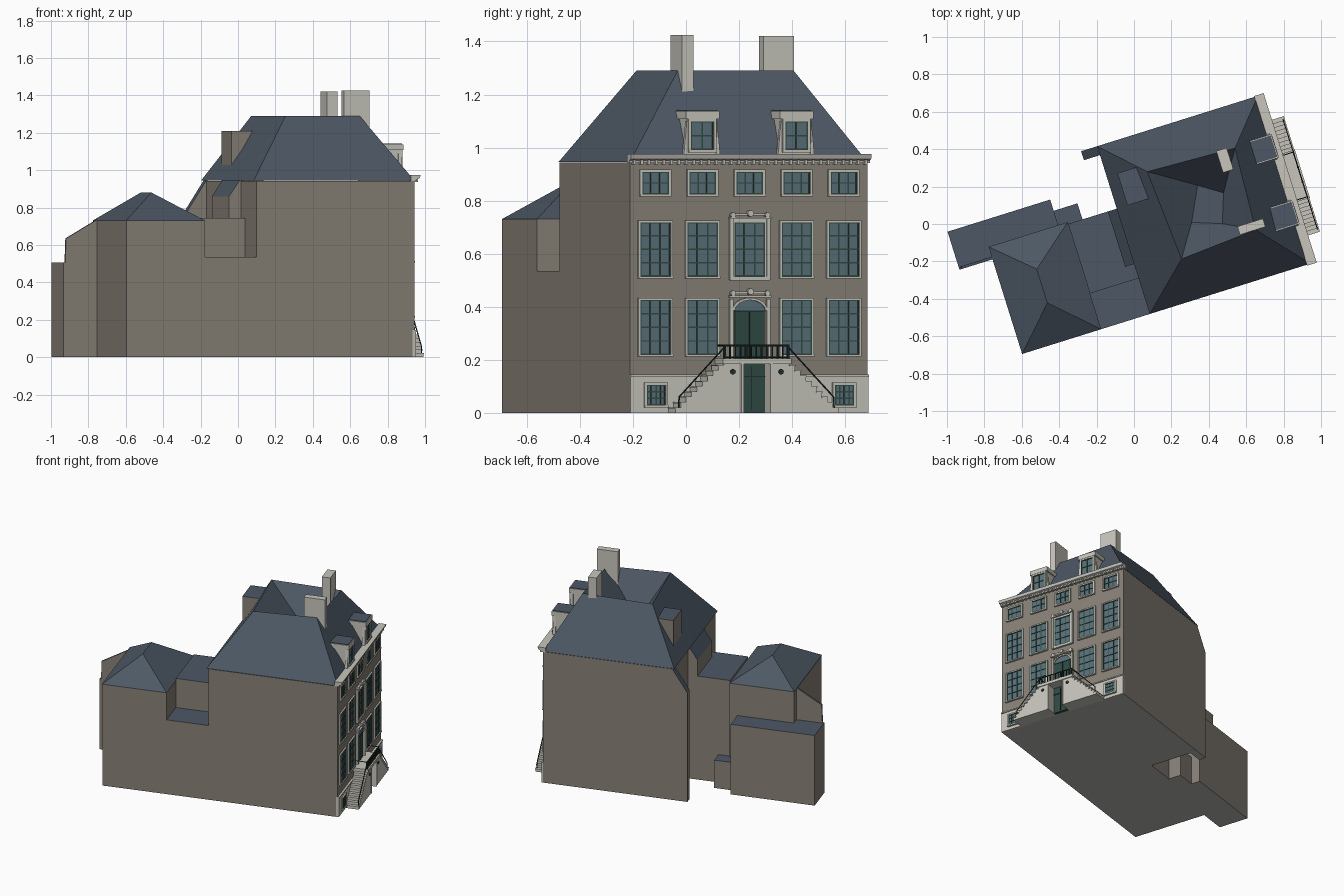
import bpy, bmesh
from math import radians, pi, cos, sin
from mathutils import Matrix, Vector

if "Cube" in bpy.data.objects:
    bpy.data.objects.remove(bpy.data.objects["Cube"])

# Local frame: x = outward from street facade, y = along facade, origin at facade corner
FRAME = Matrix.Translation((0.943, -0.212, 0)) @ Matrix.Rotation(radians(17.4), 4, 'Z')
DEPTH_MID = 0.4715      # facade centre line
BAY = 0.186             # window spacing


def material(name, rgb):
    m = bpy.data.materials.new(name)
    m.diffuse_color = (*rgb, 1)
    m.use_nodes = True
    m.node_tree.nodes["Principled BSDF"].inputs["Base Color"].default_value = m.diffuse_color
    return m


BRICK = material("brick", (0.245, 0.22, 0.185))
SLATE = material("slate", (0.075, 0.098, 0.13))
BASE = material("underside", (0.45, 0.47, 0.42))
STONE = material("stone", (0.57, 0.56, 0.50))
GLASS = material("glass", (0.10, 0.165, 0.19))
GREEN = material("green_paint", (0.03, 0.07, 0.058))
IRON = material("dark_iron", (0.015, 0.03, 0.028))

parts = {}


def part(name, *mats):
    if name not in parts:
        parts[name] = (bmesh.new(), mats)
    return parts[name][0]


def loft(name, mats, rings):
    """Skin between equal-length rings and cap both ends."""
    bm = part(name, *mats)
    vs = [[bm.verts.new(p) for p in r] for r in rings]
    n = len(rings[0])
    bm.faces.new(vs[0][::-1])
    bm.faces.new(vs[-1])
    for a, b in zip(vs, vs[1:]):
        for i in range(n):
            j = (i + 1) % n
            bm.faces.new((a[i], a[j], b[j], b[i]))


def box(name, mats, u0, u1, v0, v1, z0, z1):
    ring = [(u0, v0), (u1, v0), (u1, v1), (u0, v1)]
    loft(name, mats, [[(u, v, z) for u, v in ring] for z in (z0, z1)])


def profile(name, mats, pts, v0, v1):
    """Extrude a (u, z) outline along the facade direction."""
    loft(name, mats, [[(u, v, z) for u, z in pts] for v in (v0, v1)])


def cyl(name, mats, centre, r, h, axis='Z', seg=8):
    rot = Matrix.Rotation(pi / 2, 4, 'Y') if axis == 'X' else Matrix()
    bmesh.ops.create_cone(part(name, *mats), cap_ends=True, segments=seg, radius1=r,
                          radius2=r, depth=h, matrix=Matrix.Translation(centre) @ rot)


def rod(name, path, r):
    for a, b in zip(path, path[1:]):
        a, b = Vector(a), Vector(b)
        m = Matrix.Translation((a + b) / 2) @ (b - a).to_track_quat('Z', 'Y').to_matrix().to_4x4()
        bmesh.ops.create_cone(part(name, IRON), cap_ends=True, segments=6, radius1=r,
                              radius2=r, depth=(b - a).length, matrix=m)


# Masses: brick walls, upward faces become slate, undersides grey
M = (BRICK, SLATE, BASE)
box("main_house", M, -0.885, 0, 0, 0.94, 0, 0.943)
box("court_wing", M, -1.172, -0.885, 0.2, 0.59, 0, 0.745)
box("court_terrace", M, -1.172, -0.885, 0, 0.2, 0, 0.535)
box("rear_wing", M, -1.612, -1.172, 0, 0.6, 0, 0.73)
box("low_annex", M, -1.8, -1.225, 0.53, 0.743, 0, 0.505)
box("small_annex", M, -1.225, -1.092, 0.59, 0.68, 0, 0.2)
profile("rear_fin_wall", M, [(-1.79, 0.5), (-1.612, 0.5), (-1.612, 0.735), (-1.785, 0.635)], 0.53, 0.545)
profile("side_fin_wall", M, [(-0.99, 0), (-0.88, 0), (-0.88, 0.955), (-0.99, 0.785)], 0.89, 0.94)
profile("rear_roof_skirt", M, [(-0.95, 0.745), (-0.88, 0.745), (-0.8, 1.08), (-0.95, 0.86)], 0.28, 0.59)
box("rear_roof_tower", M, -0.84, -0.66, 0.59, 0.77, 0.9, 1.21)

# Roofs
eave = [(-0.9, 0), (0, 0), (0, 0.94), (-0.9, 0.94)]
ridge = [(-0.65, 0.23), (-0.225, 0.26), (-0.2, 0.71), (-0.685, 0.73)]
pit = [(-0.54, 0.40), (-0.385, 0.345), (-0.33, 0.50), (-0.45, 0.58)]
loft("main_roof", (SLATE,), [[(u, v, z) for u, v in r] for r, z in ((eave, 0.945), (ridge, 1.29), (pit, 1.1))])
wing_eave = [(-1.615, 0), (-1.172, 0), (-1.172, 0.6), (-1.615, 0.6)]
wing_top = [(-1.405, 0.22), (-1.404, 0.22), (-1.404, 0.41), (-1.405, 0.41)]
loft("rear_wing_roof", (SLATE,), [[(u, v, z) for u, v in r] for r, z in ((wing_eave, 0.73), (wing_top, 0.88))])
box("chimney_south", (STONE,), -0.313, -0.17, 0.26, 0.306, 1.15, 1.425)
box("chimney_north", (STONE,), -0.30, -0.242, 0.604, 0.725, 1.15, 1.42)

# Facade trim: plinth, string course, cornice with brackets
S = (STONE,)
box("plinth", S, -0.01, 0.008, 0, 0.94, 0, 0.14)
box("string_course", S, -0.01, 0.014, 0, 0.94, 0.136, 0.144)
profile("cornice", S, [(-0.02, 0.942), (0.012, 0.942), (0.014, 0.952), (0.028, 0.957),
                       (0.034, 0.975), (-0.02, 0.975)], -0.005, 0.945)
for i in range(32):
    v = 0.012 + i * 0.0295
    box("cornice_brackets", S, 0, 0.022, v - 0.005, v + 0.005, 0.936, 0.953)


def window(v, z0, z1, w, cols, rows, u=0.0, border=0.012, name="windows"):
    a, b = v - w / 2, v + w / 2
    box(name + "_glass", (GLASS,), u - 0.01, u + 0.004, a, b, z0, z1)
    for p, q in ((a - border, a), (b, b + border)):
        box(name + "_frames", S, u - 0.01, u + 0.010, p, q, z0 - border, z1 + border)
    box(name + "_frames", S, u - 0.01, u + 0.010, a, b, z1, z1 + border)
    box(name + "_frames", S, u - 0.01, u + 0.014, a - border, b + border, z0 - border, z0)
    for i in range(cols + 1):
        p, t = a + w * i / cols, (0.005 if i in (0, cols) else 0.0025)
        box(name + "_bars", (GREEN,), u, u + 0.007, p - t, p + t, z0, z1)
    for i in range(rows + 1):
        p, t = z0 + (z1 - z0) * i / rows, (0.004 if i in (0, rows) else 0.0025)
        box(name + "_bars", (GREEN,), u, u + 0.0075, a, b, p - t, p + t)


for k in range(-2, 3):
    v = DEPTH_MID + k * BAY
    window(v, 0.825, 0.908, 0.105, 3, 2, border=0.009)
    window(v, 0.515, 0.718, 0.12, 3, 4, border=0.016 if k == 0 else 0.008)
    if k:
        window(v, 0.22, 0.425, 0.12, 3, 4, border=0.008)
    if abs(k) == 2:
        window(v, 0.03, 0.105, 0.075, 4, 3, u=0.008, border=0.009)

# Roof dormers
for k in (-1, 1):
    v = DEPTH_MID + k * BAY
    box("dormers", S, -0.13, -0.004, v - 0.058, v + 0.058, 0.96, 1.11)
    box("dormer_caps", S, -0.135, 0.008, v - 0.066, v + 0.066, 1.108, 1.138)
    box("dormer_cap_roofs", (SLATE,), -0.135, 0.002, v - 0.06, v + 0.06, 1.138, 1.142)
    window(v, 0.992, 1.098, 0.09, 2, 2, u=-0.004, border=0.01, name="dormer_windows")
    for s in (-1, 1):
        loft("dormer_scrolls", S, [[(u, v + s * d, z) for d, z in ((0.056, 0.97), (0.072, 0.97), (0.06, 1.1))]
                                   for u in (-0.02, 0.0)])

# Front door with arched light and stone surround
v = DEPTH_MID
box("front_door", (GREEN,), 0, 0.007, v - 0.058, v + 0.058, 0.2, 0.385)
arch = [(v + 0.06 * cos(pi * i / 12), 0.385 + 0.04 * sin(pi * i / 12)) for i in range(13)]
outer = [(v + 0.068 * cos(pi * i / 12), 0.387 + 0.047 * sin(pi * i / 12)) for i in range(13)]
loft("door_fanlight", (GLASS,), [[(u, y, z) for y, z in arch] for u in (0, 0.006)])
for i in range(12):
    q = [arch[i], outer[i], outer[i + 1], arch[i + 1]]
    loft("door_arch", S, [[(u, y, z) for y, z in q] for u in (0, 0.014)])
box("door_bars", (IRON,), 0.005, 0.009, v - 0.002, v + 0.002, 0.2, 0.385)
box("door_bars", (IRON,), 0.005, 0.009, v - 0.058, v + 0.058, 0.38, 0.386)
for s in (-1, 1):
    for z0, z1 in ((0.2, 0.43), (0.5, 0.735)):
        a, b = sorted((v + s * 0.066, v + s * 0.08))
        box("door_pilasters", S, 0, 0.016, a, b, z0, z1)

# Carved crests above the door and the central window
for z in (0.435, 0.73):
    box("crest_ledges", S, 0, 0.022, v - 0.082, v + 0.082, z, z + 0.008)
    cyl("crests", S, (0.012, v, z + 0.022), 0.012, 0.022, 'X', 10)
    for s in (-1, 1):
        cyl("crests", S, (0.01, v + s * 0.068, z + 0.016), 0.010, 0.02, 'X', 10)
        a, b = sorted((v + s * 0.01, v + s * 0.062))
        box("crests", S, 0, 0.014, a, b, z + 0.014, z + 0.022)

# Entrance landing on two piers, basement door recessed between them
L0, L1, OUT, DOOR = v - 0.13, v + 0.13, 0.097, 0.03
u = OUT - 0.006
box("landing_slab", S, 0, OUT + 0.006, L0 - 0.005, L1 + 0.005, 0.185, 0.205)
box("basement_door", (GREEN,), 0, DOOR, v - 0.052, v + 0.052, 0, 0.185)
box("basement_door_seams", (IRON,), DOOR, DOOR + 0.003, v - 0.002, v + 0.002, 0.01, 0.175)
box("basement_door_seams", (IRON,), DOOR, DOOR + 0.003, v - 0.052, v + 0.052, 0.135, 0.139)

# Mirrored stairs with piers and handrails
N = 9
for s in (-1, 1):
    a, b = sorted((v + s * 0.052, v + s * 0.13))
    box("landing_piers", S, 0, OUT, a, b, 0, 0.19)
    for i in range(N):
        a, b = sorted((v + s * (0.13 + 0.0213 * i), v + s * (0.13 + 0.0213 * (i + 1))))
        z = 0.2 * (1 - (i + 1) / (N + 1))
        box("stair_steps", S, 0.008, OUT, a, b, 0, z)
        box("stair_treads", S, 0.008, OUT + 0.003, a - 0.002, b + 0.002, z - 0.004, z + 0.001)
    a, b = sorted((v + s * 0.052, v + s * 0.062))
    box("basement_door_jambs", S, OUT, OUT + 0.005, a, b, 0, 0.186)
    cyl("landing_rosettes", (IRON,), (OUT, v + s * 0.095, 0.155), 0.01, 0.012, 'X', 10)
    rod("stair_handrails", [(u, v + s * 0.12, 0.254), (u, v + s * 0.305, 0.06), (u, v + s * 0.308, 0.0)], 0.003)
    rod("landing_rail", [(0.005, v + s * 0.125, 0.254), (u, v + s * 0.125, 0.254)], 0.003)
rod("landing_rail", [(u, L0, 0.254), (u, L1, 0.254)], 0.004)
rod("landing_rail", [(u, L0, 0.21), (u, L1, 0.21)], 0.003)
for i in range(13):
    y = L0 + 0.005 + i * 0.25 / 12
    r = 0.006 if i % 4 == 0 else 0.0035
    cyl("landing_balusters", (IRON,), (u, y, 0.229), r, 0.05, seg=6)

# Turn the collected parts into objects
for name, (bm, mats) in parts.items():
    bmesh.ops.recalc_face_normals(bm, faces=bm.faces[:])
    if len(mats) == 3:
        for f in bm.faces:
            f.material_index = 1 if f.normal.z > 0.2 else 2 if f.normal.z < -0.9 else 0
    bm.transform(FRAME)
    me = bpy.data.meshes.new(name)
    bm.to_mesh(me)
    bm.free()
    for m in mats:
        me.materials.append(m)
    bpy.context.collection.objects.link(bpy.data.objects.new(name, me))
